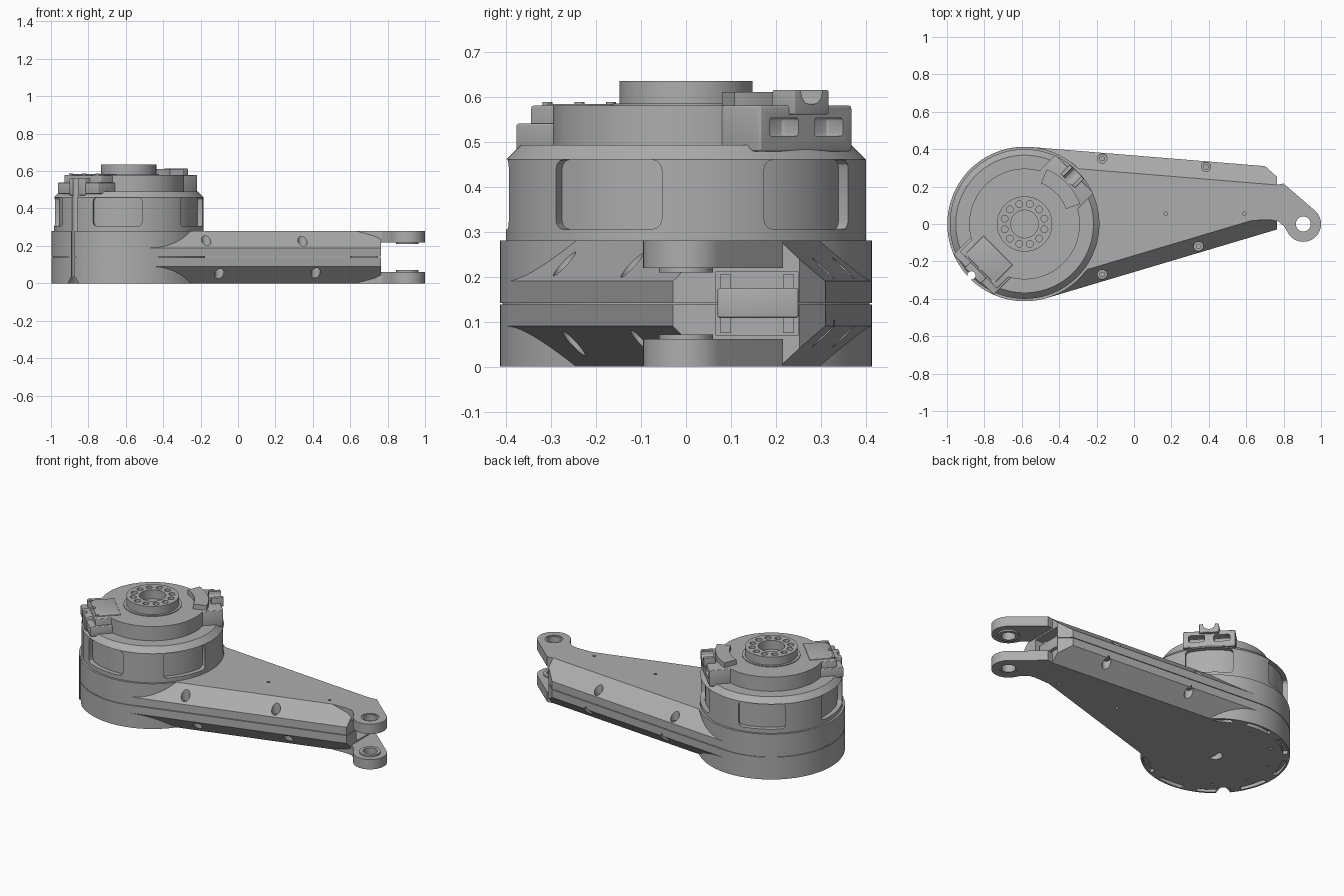
import bpy, bmesh
from math import sin, cos, radians, pi
from mathutils import Matrix, Vector

if "Cube" in bpy.data.objects:
    bpy.data.objects.remove(bpy.data.objects["Cube"])

mat = bpy.data.materials.new("machined grey")
mat.use_nodes = True
grey = (0.42, 0.42, 0.42, 1)
mat.diffuse_color = grey
mat.node_tree.nodes["Principled BSDF"].inputs["Base Color"].default_value = grey

HUB = Vector((-0.585, 0, 0))
PIN = Vector((0.905, 0, 0))
MID = 0.14


def finish(name, bm, cutter=False):
    bmesh.ops.remove_doubles(bm, verts=bm.verts, dist=1e-5)
    bmesh.ops.recalc_face_normals(bm, faces=bm.faces)
    me = bpy.data.meshes.new(name)
    bm.to_mesh(me)
    bm.free()
    me.materials.append(mat)
    ob = bpy.data.objects.new(name, me)
    bpy.context.collection.objects.link(ob)
    ob.hide_render = cutter
    return ob


def loft(name, sections, cutter=False):
    """Join equal-length outlines given as (points, z) and cap both ends."""
    bm = bmesh.new()
    rows = [[bm.verts.new((p[0], p[1], z)) for p in pts] for pts, z in sections]
    n = len(rows[0])
    for a, b in zip(rows, rows[1:]):
        for i in range(n):
            bm.faces.new((a[i], a[(i + 1) % n], b[(i + 1) % n], b[i]))
    bm.faces.new(rows[0])
    bm.faces.new(rows[-1])
    return finish(name, bm, cutter)


def arc(c, r, a0, a1, n):
    return [(c[0] + r * cos(radians(a0 + (a1 - a0) * i / n)),
             c[1] + r * sin(radians(a0 + (a1 - a0) * i / n))) for i in range(n + 1)]


def disc(name, c, r, z0, z1, n=32, cutter=False, r_top=None):
    top = r if r_top is None else r_top
    return loft(name, [(arc(c, r, 0, 360, n)[:-1], z0), (arc(c, top, 0, 360, n)[:-1], z1)], cutter)


def sector(name, r0, r1, a0, a1, z0, z1, cutter=False):
    pts = arc(HUB, r1, a0, a1, 16) + arc(HUB, r0, a1, a0, 16)
    return loft(name, [(pts, z0), (pts, z1)], cutter)


def ring(name, c, profile, n=96):
    """Revolve a closed (radius, z) profile about a vertical axis."""
    bm = bmesh.new()
    vs = [bm.verts.new((c[0] + r, c[1], z)) for r, z in profile]
    es = [bm.edges.new((vs[i], vs[(i + 1) % len(vs)])) for i in range(len(vs))]
    bmesh.ops.spin(bm, geom=vs + es, cent=c, axis=(0, 0, 1), angle=2 * pi, steps=n)
    return finish(name, bm)


def block(name, x, y, z, angle=0, origin=(0, 0, 0), bevel=0, cutter=False):
    """Box from (min, max) ranges, turned about a vertical axis at origin."""
    bm = bmesh.new()
    bmesh.ops.create_cube(bm, size=1)
    for v in bm.verts:
        v.co = [lo + (hi - lo) * (c + 0.5) for c, (lo, hi) in zip(v.co, (x, y, z))]
    if bevel:
        bmesh.ops.bevel(bm, geom=bm.edges[:], offset=bevel, segments=3, profile=0.5, affect='EDGES')
    bm.transform(Matrix.Translation(origin) @ Matrix.Rotation(radians(angle), 4, 'Z'))
    return finish(name, bm, cutter)


def cut(ob, *cutters):
    for c in cutters:
        m = ob.modifiers.new("cut", 'BOOLEAN')
        m.operation, m.solver, m.object = 'DIFFERENCE', 'EXACT', c
        bpy.context.view_layer.objects.active = ob
        bpy.ops.object.modifier_apply(modifier=m.name)


def drop(cutters):
    for c in cutters:
        bpy.data.objects.remove(c)


# Cable groove running down the hub rim, flared at the foot
gd = radians(-136)
g = HUB + 0.395 * Vector((cos(gd), sin(gd), 0))
groove = [disc("groove_cutter", g, 0.022, -0.05, 0.7, cutter=True),
          disc("foot_cutter", g, 0.05, -0.01, 0.035, cutter=True, r_top=0.022)]

# Two mirrored housing halves, each with hub drum, tapered arm and fork lug
outer = [(-0.467, -0.396), (1, 0.041), (1, 0.285), (-0.5515, 0.4116), (-0.585, 0)]
inner = [(-0.491, -0.315), (0.976, 0.122), (0.992, 0.19), (-0.559, 0.317), (-0.585, 0)]
lug = ([(0.6, 0.09), (0.6, 0.018), (0.73, 0.022), (0.77, 0.015), (0.805, -0.015)]
       + arc(PIN, 0.095, 208, 408, 32) + [(0.80, 0.216), (0.7, 0.2)])
pocket = block("pocket_cutter", (0.65, 0.9), (0.065, 0.25), (0.07, 0.21), cutter=True)

for side, s in (("upper", 1), ("lower", -1)):
    z = lambda h: MID + s * h
    arm = loft(side + "_arm", [(outer, z(0.002)), (outer, z(0.05)), (inner, z(0.14))])
    bm = bmesh.new()
    bm.from_mesh(arm.data)
    for co, no in (((0.765, 0, 0), (1, 0, 0)), ((0.70, 0.31, 0), (0.664, 0.747, 0))):
        res = bmesh.ops.bisect_plane(bm, geom=bm.verts[:] + bm.edges[:] + bm.faces[:],
                                     plane_co=co, plane_no=no, clear_outer=True)
        bmesh.ops.holes_fill(bm, edges=[e for e in res["geom_cut"] if isinstance(e, bmesh.types.BMEdge)])
    bmesh.ops.recalc_face_normals(bm, faces=bm.faces)
    bm.to_mesh(arm.data)
    bm.free()

    # Screw wells sunk into the chamfers and pin holes in the flat face
    shift = 0 if s > 0 else 0.07
    wells = [(-0.17 + shift, -0.27 + 0.3 * shift), (0.345 + shift, -0.12 + 0.3 * shift),
             (-0.17 + shift, 0.35), (0.385 + shift, 0.305)]
    cutters = [disc("well_cutter", p, 0.025, z(0.036), z(0.2), 24, True) for p in wells]
    cutters += [disc("pin_cutter", (x, 0.055), 0.009, z(0.12), z(0.2), 16, True) for x in (0.17, 0.59)]
    cut(arm, pocket, *cutters)
    drop(cutters)
    for p in wells:
        disc(side + "_screw", p, 0.015, z(0.03), z(0.05), 12)

    plate = loft(side + "_fork_lug", [(lug, z(0.079)), (lug, z(0.14))])
    bore = disc("bore_cutter", PIN, 0.05, -0.1, 0.4, 48, True)
    cut(plate, bore)
    drop([bore])
    ring(side + "_bushing", PIN, [(0.04, z(0.069)), (0.06, z(0.069)), (0.06, z(0.1)),
                                  (0.055, z(0.1)), (0.055, z(0.136)), (0.04, z(0.136))], 48)

    drum = disc(side + "_hub_drum", HUB, 0.413, z(0.002), z(0.14), 128)
    cutters = []
    if s < 0:
        # Underside: rim pockets, bolt holes and centre bore
        for k in range(10):
            a = 36 * k + 5
            cutters.append(sector("rim_cutter", 0.375, 0.402, a, a + 24, -0.02, 0.02, True))
            d = radians(a + 12)
            cutters.append(disc("bolt_cutter", HUB + 0.32 * Vector((cos(d), sin(d), 0)),
                                0.007, -0.02, 0.02, 12, True))
        cutters.append(disc("centre_cutter", HUB, 0.04, -0.02, 0.04, 32, True))
    cut(drum, *groove, *cutters)
    drop(cutters)

disc("seam_core", HUB, 0.408, 0.13, 0.15, 96)
cut(bpy.data.objects["seam_core"], groove[0])
block("fork_stop", (0.6, 0.745), (0.07, 0.25), (0.108, 0.175), bevel=0.006)
for y in (0.075, 0.215):
    block("fork_stop_rib", (0.6, 0.72), (y, y + 0.025), (0.075, 0.205))

# Motor housing: outer shell with five rounded windows over an inner core
shell = loft("motor_shell", [(arc(HUB, r, 0, 360, 128)[:-1], h)
                             for r, h in ((0.4, 0.28), (0.4, 0.46), (0.368, 0.492))])
windows = [block("window_cutter", (0.2, 0.5), (-0.132, 0.132), (0.305, 0.46), 45 + 72 * k,
                 HUB, 0.022, True) for k in range(5)]
cut(shell, groove[0], *windows)
drop(windows)
core = disc("motor_core", HUB, 0.372, 0.281, 0.47, 128)
cut(core, groove[0])

# Deck, flange and bored output hub with a bolt circle
disc("deck", HUB, 0.296, 0.48, 0.58, 96)
hub = ring("output_hub", HUB, [(0.074, 0.56), (0.163, 0.56), (0.163, 0.585), (0.148, 0.585),
                               (0.148, 0.635), (0.074, 0.635)])
bolts = []
for k in range(12):
    d = radians(30 * k + 15)
    bolts.append(disc("bolt_cutter", HUB + 0.11 * Vector((cos(d), sin(d), 0)), 0.018, 0.6, 0.7, 20, True))
cut(hub, *bolts)
drop(bolts)

# Front bracket: stepped cover over the cable groove
A = -135
lower = block("front_bracket_base", (0.25, 0.385), (-0.152, 0.152), (0.478, 0.54), A, HUB, 0.006)
upper = block("front_bracket_cover", (0.25, 0.35), (-0.14, 0.14), (0.49, 0.58), A, HUB, 0.006)
block("front_bracket_tongue", (0.2, 0.34), (-0.11, 0.11), (0.52, 0.584), A, HUB, 0.003)
block("front_bracket_neck", (0.3, 0.392), (-0.06, 0.06), (0.47, 0.56), A, HUB, 0.006)
for n in ("base", "neck"):
    cut(bpy.data.objects["front_bracket_" + n], groove[0])
for t in (-0.1, 0, 0.1):
    d = radians(A)
    p = HUB + Vector((cos(d), sin(d), 0)) * 0.335 + Vector((-sin(d), cos(d), 0)) * t
    disc("cover_screw", p, 0.011, 0.57, 0.588, 16)

# Rear bracket: socket openings, raised sector and forked cable saddle
B = 45
rear = block("rear_bracket", (0.25, 0.378), (-0.145, 0.145), (0.478, 0.58), B, HUB, 0.006)
sockets = [block("socket_cutter", (0.33, 0.45), (t, t + 0.09), (0.512, 0.553), B, HUB, 0.008, True)
           for t in (-0.115, 0.025)]
cut(rear, *sockets)
drop(sockets)
sector("raised_sector", 0.235, 0.315, 20, 68, 0.57, 0.61)
saddle = block("cable_saddle", (0.325, 0.395), (-0.055, 0.055), (0.56, 0.615), B, HUB, 0.004)
valley = block("valley_cutter", (0.2, 0.5), (-0.034, 0.034), (0.582, 0.68), B, HUB, 0.03, True)
cut(saddle, valley)
drop([valley, pocket] + groove)

# Smooth round walls, keep edges crisp
bpy.ops.object.select_all(action='DESELECT')
for ob in bpy.context.scene.objects:
    if ob.type == 'MESH':
        ob.select_set(True)
        bpy.context.view_layer.objects.active = ob
bpy.ops.object.shade_smooth_by_angle(angle=radians(25))
